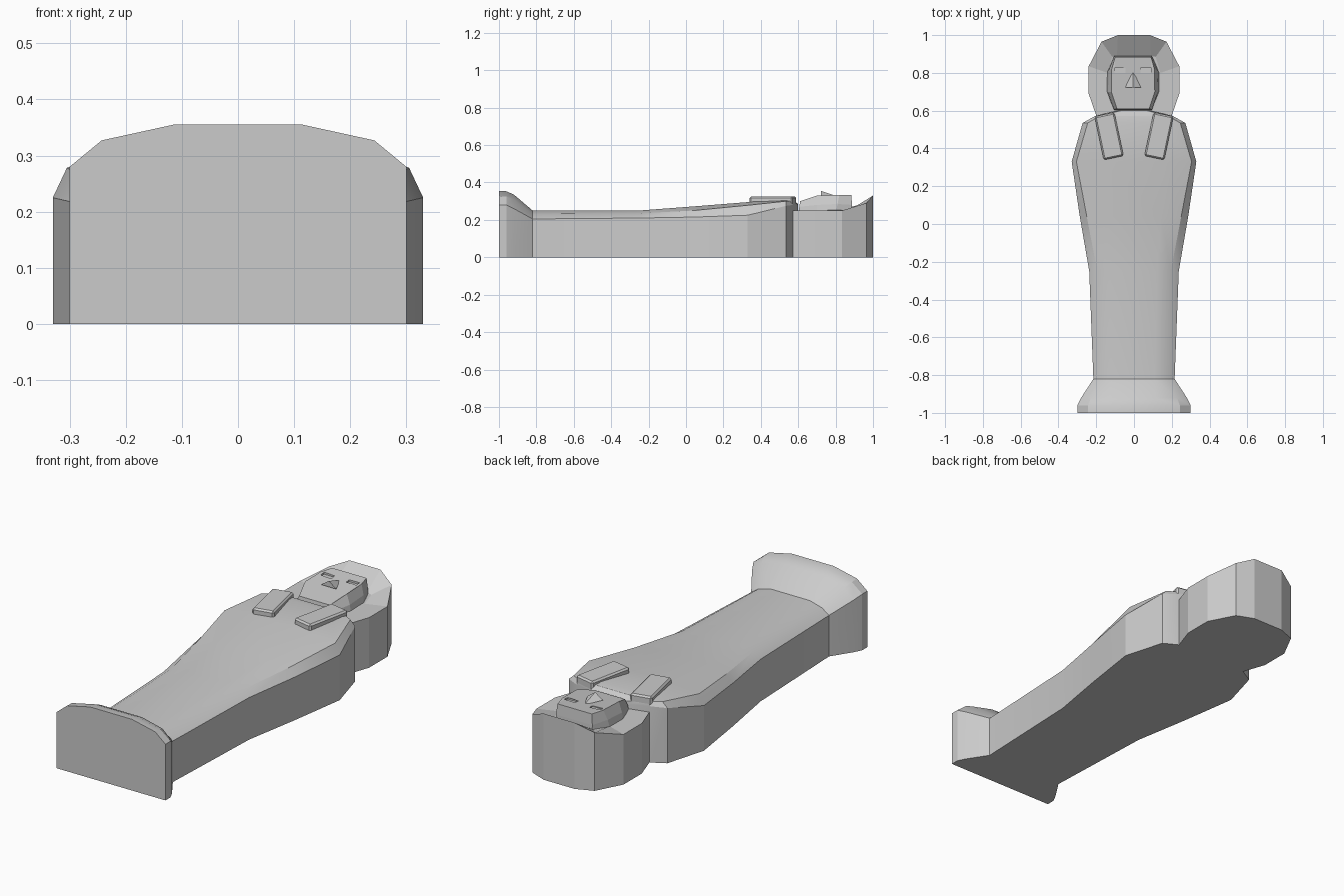
import bpy, bmesh, math

if "Cube" in bpy.data.objects:
    bpy.data.objects.remove(bpy.data.objects["Cube"])


def make(name, verts, faces, smooth=0):
    me = bpy.data.meshes.new(name)
    me.from_pydata(verts, [], faces)
    bm = bmesh.new()
    bm.from_mesh(me)
    bmesh.ops.recalc_face_normals(bm, faces=bm.faces)
    bm.to_mesh(me)
    bm.free()
    ob = bpy.data.objects.new(name, me)
    bpy.context.collection.objects.link(ob)
    if smooth:
        bpy.ops.object.select_all(action='DESELECT')
        bpy.context.view_layer.objects.active = ob
        ob.select_set(True)
        bpy.ops.object.shade_smooth_by_angle(angle=math.radians(smooth))
    return ob


def loft(name, rings, cap_start=True, cap_end=True, smooth=0):
    n = len(rings[0])
    verts = [p for r in rings for p in r]
    faces = [(k*n + i, k*n + (i+1) % n, (k+1)*n + (i+1) % n, (k+1)*n + i)
             for k in range(len(rings) - 1) for i in range(n)]
    if cap_start:
        faces.append(tuple(range(n)))
    if cap_end:
        faces.append(tuple(range((len(rings)-1)*n, len(rings)*n)))
    return make(name, verts, faces, smooth)


def mirrored(half):
    return list(half) + [(-x, y, z) for x, y, z in reversed(half)]


def section(y, w, s, m, tm, c, t):
    # flat base, upright side, two chamfers, flat top
    return mirrored([(w, y, 0), (w, y, s), (m, y, tm), (c, y, t)])


# body case, from ankles to neck
loft("body_case", [section(*r) for r in [
    (-0.82, .215, .205, .175, .232, .11, .25),
    (-0.25, .237, .21, .195, .235, .12, .25),
    (0.04, .287, .215, .25, .25, .145, .272),
    (0.33, .33, .225, .305, .278, .17, .295),
    (0.535, .272, .275, .245, .30, .14, .31),
    (0.572, .205, .28, .18, .30, .10, .305),
    (0.60, .085, .27, .07, .28, .04, .285)]], smooth=20)

# flared foot block
loft("foot_block", [section(*r) for r in [
    (-1.0, .30, .28, .243, .327, .115, .355),
    (-0.96, .30, .28, .243, .325, .115, .353),
    (-0.92, .28, .26, .228, .308, .115, .335),
    (-0.82, .215, .205, .175, .232, .11, .25)]], smooth=25)

# headdress: outer wall, raised crown and ledge around the face
outer = [(.195, .56, .25), (.24, .69, .25), (.24, .835, .25), (.172, .965, .29), (.085, 1.0, .33)]
inner = [(.11, .60, .25), (.14, .70, .25), (.14, .80, .25), (.115, .885, .255), (.09, .89, .262)]
loft("headdress", [mirrored([(x, y, 0) for x, y, z in outer]),
                   mirrored(outer), mirrored(inner)])

# face mask
base = [(.10, .602, .23), (.14, .70, .23), (.14, .80, .23), (.10, .89, .23)]
mid = [(.10, .606, .27), (.132, .70, .28), (.13, .81, .285), (.10, .888, .28)]
top = [(.085, .61, .30), (.115, .70, .33), (.113, .82, .333), (.095, .884, .333)]
face = loft("face", [mirrored(base), mirrored(mid), mirrored(top)])

# nose
nose = make("nose", [(-.042, .722, .325), (.042, .722, .325), (0, .722, .355), (0, .81, .325)],
            [(0, 1, 2), (1, 3, 2), (3, 0, 2), (0, 3, 1)])


def box(name, x, y, z, sx, sy, sz, rot=0, bevel=0):
    bpy.ops.mesh.primitive_cube_add(size=1, location=(x, y, z), rotation=(0, 0, rot))
    ob = bpy.context.object
    ob.name = name
    ob.scale = (sx, sy, sz)
    bpy.ops.object.transform_apply(location=False, rotation=False, scale=True)
    if bevel:
        m = ob.modifiers.new("bevel", 'BEVEL')
        m.width, m.segments = bevel, 1
    return ob


for side, tag in ((-1, "left"), (1, "right")):
    # recessed eye slots
    cut = box("eye_cutter_" + tag, side*.069, .812, .335, .058, .027, .024)
    cut.hide_render = True
    cut.hide_viewport = True
    m = face.modifiers.new("eye", 'BOOLEAN')
    m.operation, m.object = 'DIFFERENCE', cut
    # headdress lappets lying on the chest
    box("lappet_" + tag, side*.132, .465, .298, .107, .235, .054, -side*math.radians(-12) * -1, .008)

for ob in bpy.data.objects:
    if ob.name == "nose" or ob.name == "face" or ob.name.startswith("eye_cutter"):
        ob.location.x -= .005

# lappet tilt: upper ends lean outward
for side, tag in ((-1, "left"), (1, "right")):
    bpy.data.objects["lappet_" + tag].rotation_euler = (0, 0, -side*math.radians(12))
